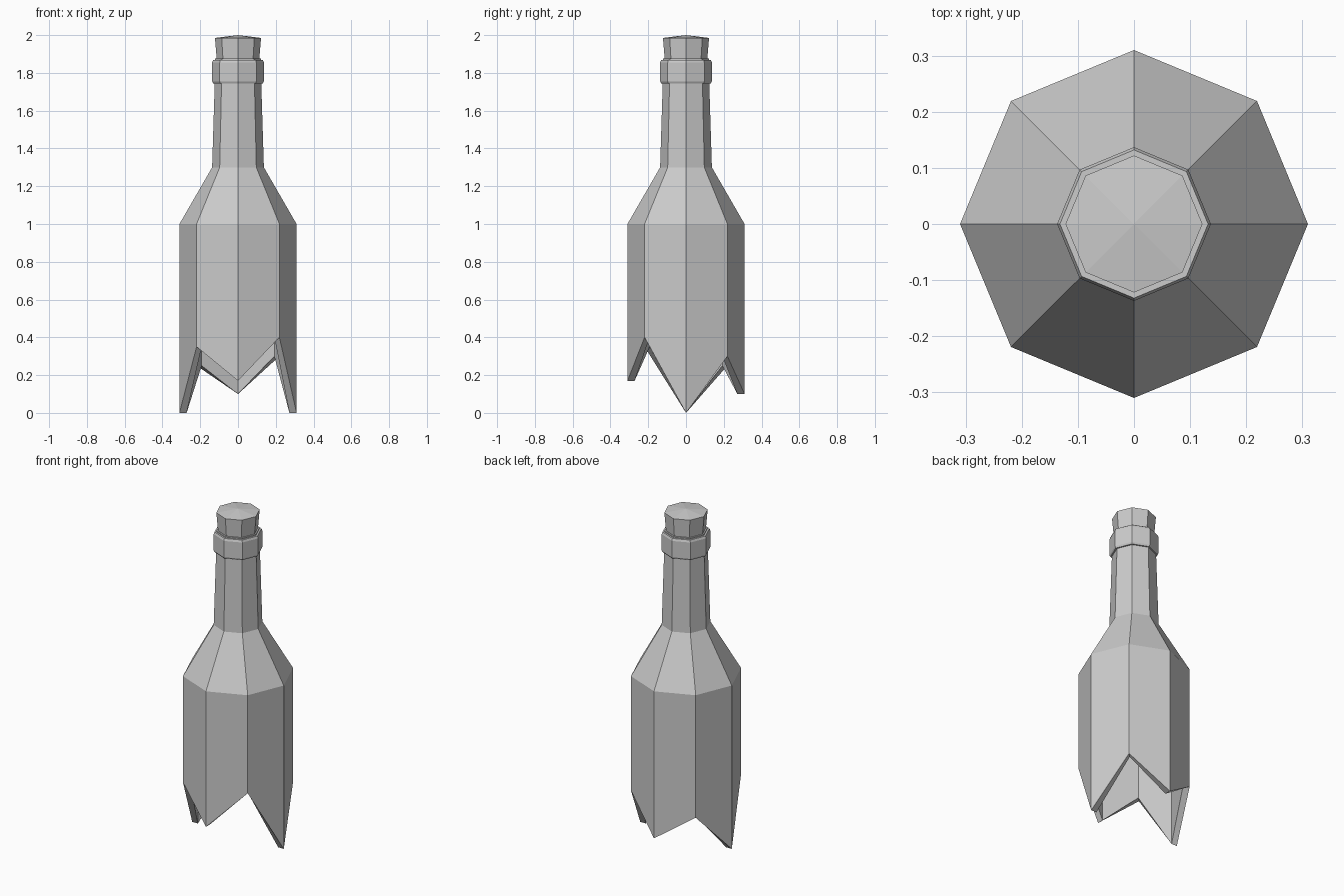
import bpy, bmesh, math

if "Cube" in bpy.data.objects:
    bpy.data.objects.remove(bpy.data.objects["Cube"])

SIDES = 8


def ring(bm, r, z):
    """Octagonal ring; z is one height or one height per corner."""
    zs = z if isinstance(z, list) else [z] * SIDES
    return [bm.verts.new((r * math.cos(math.tau * i / SIDES),
                          r * math.sin(math.tau * i / SIDES), zs[i]))
            for i in range(SIDES)]


def bridge(bm, a, b):
    for i in range(SIDES):
        j = (i + 1) % SIDES
        bm.faces.new((a[i], a[j], b[j], b[i]))


def lathe(name, profile, closed=False, tip=None):
    bm = bmesh.new()
    rings = [ring(bm, r, z) for r, z in profile]
    for a, b in zip(rings, rings[1:]):
        bridge(bm, a, b)
    if closed:
        bridge(bm, rings[-1], rings[0])
    else:
        bm.faces.new(rings[0][::-1])
        top = bm.verts.new((0, 0, tip))
        for i in range(SIDES):
            bm.faces.new((rings[-1][i], rings[-1][(i + 1) % SIDES], top))
    bmesh.ops.recalc_face_normals(bm, faces=bm.faces[:])
    mesh = bpy.data.meshes.new(name)
    bm.to_mesh(mesh)
    bm.free()
    obj = bpy.data.objects.new(name, mesh)
    bpy.context.collection.objects.link(obj)
    return obj


# Jagged broken edge, counter-clockwise from +x
jagged = [0.0, 0.30, 0.10, 0.25, 0.0, 0.35, 0.17, 0.40]

# Hollow glass: up the outside, over the mouth, down the inside
lathe("broken_bottle", [
    (0.31, jagged), (0.31, 1.0), (0.137, 1.30), (0.123, 1.75), (0.121, 1.875),
    (0.10, 1.875), (0.10, 1.75), (0.105, 1.29), (0.272, 0.985), (0.272, jagged),
], closed=True)

# Raised collar around the mouth
lathe("neck_collar", [
    (0.115, 1.745), (0.132, 1.745), (0.137, 1.755), (0.137, 1.79),
    (0.137, 1.855), (0.132, 1.868), (0.115, 1.868),
], closed=True)

# Stopper, flared toward a slightly domed top
lathe("cork", [(0.095, 1.70), (0.113, 1.878), (0.122, 1.985)], tip=2.0)
